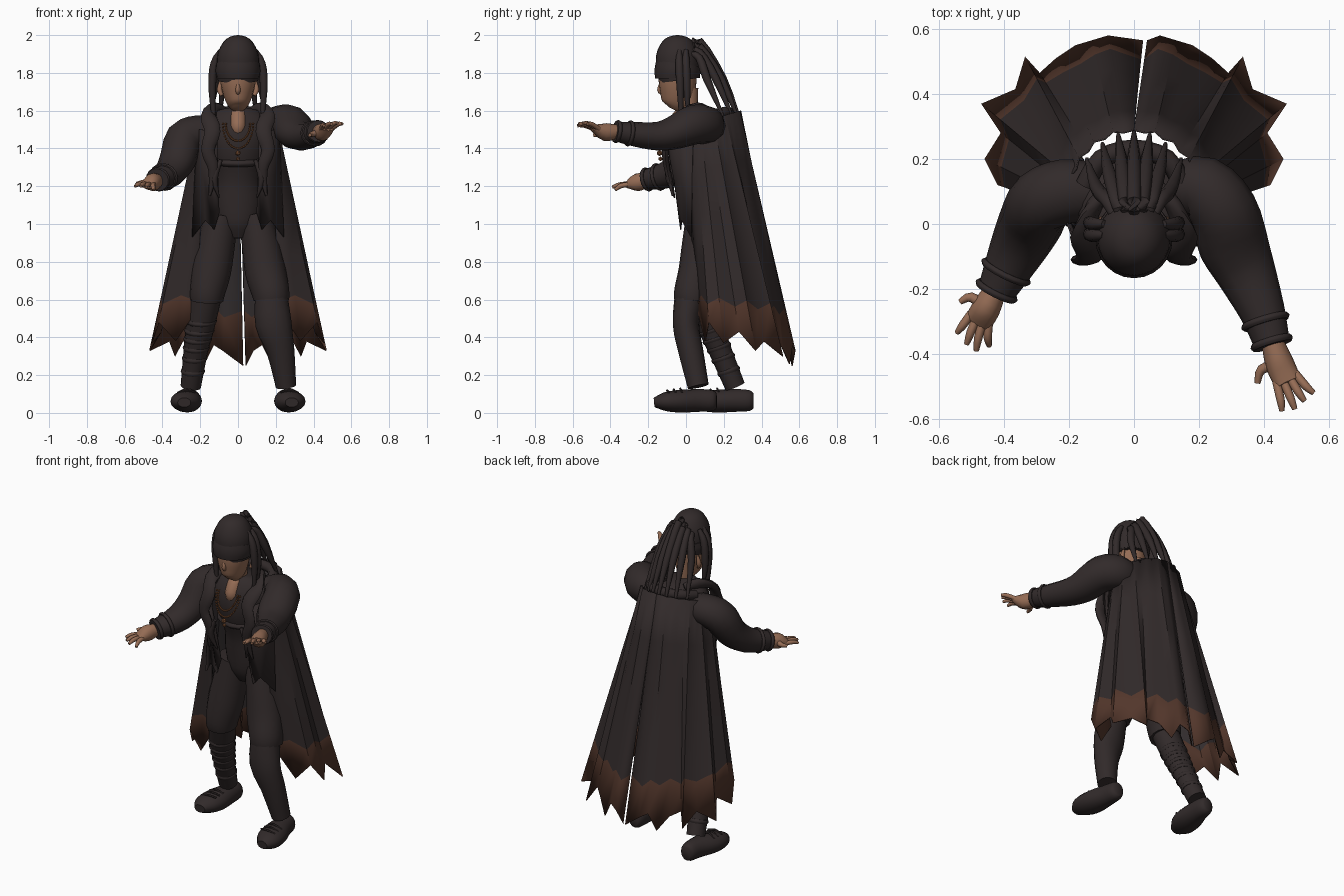
import bpy, bmesh, math
from mathutils import Vector

cube = bpy.data.objects.get("Cube")
if cube:
    bpy.data.objects.remove(cube, do_unlink=True)


def material(name, rgb):
    m = bpy.data.materials.new(name)
    m.use_nodes = True
    m.diffuse_color = (*rgb, 1)
    bsdf = m.node_tree.nodes["Principled BSDF"]
    bsdf.inputs["Base Color"].default_value = (*rgb, 1)
    bsdf.inputs["Roughness"].default_value = .9
    return m


cloth = material("dark cloth", (.031, .023, .023))
lining = material("coat lining", (.038, .031, .032))
brown = material("brown hem", (.085, .037, .024))
skin = material("skin", (.30, .15, .09))
bronze = material("bronze beads", (.19, .075, .03))


def make_object(name, verts, faces, mats, angle=50):
    me = bpy.data.meshes.new(name)
    me.from_pydata(verts, [], faces)
    for m in mats:
        me.materials.append(m)
    me.shade_smooth()
    me.set_sharp_from_angle(angle=math.radians(angle))
    ob = bpy.data.objects.new(name, me)
    bpy.context.scene.collection.objects.link(ob)
    return ob


def spline(rows, steps):
    """Catmull-Rom interpolation through rows of any width."""
    rows = [Vector(r) for r in rows]
    out = []
    for i in range(len(rows) - 1):
        p, q = rows[i], rows[i + 1]
        before, after = rows[max(i - 1, 0)], rows[min(i + 2, len(rows) - 1)]
        m, n = (q - before) / 2, (after - p) / 2
        for k in range(steps):
            t = k / steps
            out.append(p * (2*t**3 - 3*t*t + 1) + m * (t**3 - 2*t*t + t)
                       + q * (3*t*t - 2*t**3) + n * (t**3 - t*t))
    return out + [rows[-1]]


def loft(name, rings, mat, ref="Y", sides=16, steps=3):
    """Skin elliptical rings (x, y, z, width radius, depth radius)."""
    up = Vector((0, 1, 0)) if ref == "Y" else Vector((0, 0, 1))
    rows = spline(rings, steps)
    centres = [Vector(r[:3]) for r in rows]
    verts, faces = [], []
    for i, r in enumerate(rows):
        t = (centres[min(i + 1, len(rows) - 1)] - centres[max(i - 1, 0)]).normalized()
        a = up.cross(t).normalized()
        b = t.cross(a)
        for k in range(sides):
            w = math.tau * k / sides
            verts.append(centres[i] + a * max(r[3], .002) * math.cos(w)
                         + b * max(r[4], .002) * math.sin(w))
    for i in range(len(rows) - 1):
        for k in range(sides):
            n = (k + 1) % sides
            faces.append((i*sides + k, i*sides + n, (i+1)*sides + n, (i+1)*sides + k))
    last = (len(rows) - 1) * sides
    faces.append(tuple(reversed(range(sides))))
    faces.append(tuple(range(last, last + sides)))
    return make_object(name, verts, faces, [mat])


def strand(name, pts, radii, mat, ref="Y", sides=8):
    return loft(name, [(*p, r, r) for p, r in zip(pts, radii)], mat, ref, sides)


def band(name, p, q, rx, ry, mat, ref="Y"):
    """Short rounded cuff or strap between two points."""
    mid = [(a + b) / 2 for a, b in zip(p, q)]
    loft(name, [(*p, rx * .92, ry * .92), (*mid, rx, ry), (*q, rx * .92, ry * .92)], mat, ref)


def flip(s, pts):
    return [(s * p[0], *p[1:]) for p in pts]


# Torso, neck, head
loft("torso", [(0, .10, .925, .06, .06), (0, .10, 1.0, .11, .10), (0, .09, 1.12, .13, .11),
               (0, .08, 1.25, .125, .12), (0, .06, 1.4, .16, .15), (0, .07, 1.5, .19, .15),
               (0, .10, 1.57, .14, .12), (0, .11, 1.6, .06, .06)], cloth, sides=24)
loft("neck", [(0, -.02, 1.47, .04, .06), (0, -.02, 1.51, .052, .08), (0, -.01, 1.56, .05, .065),
              (0, .01, 1.6, .046, .052), (0, .01, 1.72, .05, .055)], skin)
loft("head", [(0, -.065, 1.605, .025, .03), (0, -.055, 1.63, .055, .072),
              (0, -.045, 1.69, .08, .092), (0, -.045, 1.77, .095, .1),
              (0, -.045, 1.86, .09, .09)], skin, sides=20)
strand("nose", [(0, -.13, 1.755), (0, -.14, 1.71), (0, -.125, 1.69)], [.007, .013, .01], skin)
loft("head_cloth", [(0, -.035, 1.76, .107, .105), (0, -.043, 1.83, .112, .115),
                    (0, -.045, 1.9, .108, .112), (0, -.045, 1.96, .08, .085),
                    (0, -.045, 1.99, .045, .05), (0, -.045, 2.0, .005, .005)], cloth, sides=24)
loft("headband", [(0, -.045, 1.772, .112, .118), (0, -.045, 1.81, .119, .122),
                  (0, -.04, 1.85, .115, .118)], cloth, sides=24)

# Braids: a fan down the back and pairs beside the face
for i in range(7):
    u = (i - 3) / 3
    y = .285 - .085 * u * u
    strand("back_braid", [(.06 * u, .02, 1.93 - .03 * abs(u)), (.08 * u, .07, 1.97 - .09 * abs(u)),
                          (.115 * u, y - .09, 1.77), (.145 * u, y, 1.56)],
           [.014, .021, .021, .006], cloth)
for s in (-1, 1):
    for y, foot in ((-.035, 1.5), (.0, 1.57)):
        strand("side_braid", flip(s, [(.09, y, 1.92), (.125, y, 1.85),
                                      (.137, y + .005, 1.72), (.125, y + .01, foot)]),
               [.012, .021, .02, .005], cloth)
    strand("ear", flip(s, [(.085, .0, 1.68), (.098, .01, 1.71), (.09, .015, 1.76)]),
           [.008, .014, .008], skin)

# Chest strap, necklace beads and pendant
band("chest_strap", (0, .066, 1.325), (0, .06, 1.36), .158, .152, cloth)
beads = bmesh.new()
spots = []
for drop, half in ((.09, .065), (.13, .08)):
    for i in range(25):
        w = math.pi * i / 24
        spots.append((half * math.cos(w), -.095 - .045 * math.sin(w),
                      1.53 - drop * math.sin(w), .0075))
spots += [(0, -.14, 1.375, .016), (0, -.135, 1.345, .012)]
for x, y, z, r in spots:
    made = bmesh.ops.create_icosphere(beads, subdivisions=1, radius=r)
    bmesh.ops.translate(beads, verts=made["verts"], vec=(x, y, z))
bead_mesh = bpy.data.meshes.new("necklace")
beads.to_mesh(bead_mesh)
beads.free()
bead_mesh.materials.append(bronze)
bpy.context.scene.collection.objects.link(bpy.data.objects.new("necklace", bead_mesh))


# Sheets of cloth made from rows of points
def sheet(name, rows, s, mats, hem_row=None, back=0):
    n = len(rows[0])
    verts = [(s * x, y, z) for row in rows for x, y, z in row]
    faces = []
    for i in range(len(rows) - 1):
        for j in range(n - 1):
            f = (i*n + j, i*n + j + 1, (i+1)*n + j + 1, (i+1)*n + j)
            faces.append(f if s > 0 else f[::-1])
    ob = make_object(name, verts, faces, mats, 35)
    if hem_row is not None:
        for p in ob.data.polygons:
            p.material_index = int(p.index // (n - 1) >= hem_row)
    solid = ob.modifiers.new("thickness", "SOLIDIFY")
    solid.thickness = .006
    solid.material_offset = back


# Long coat tail in two halves with a slanting back slit and a ragged hem
hem = [(.04, .565, .25), (.08, .58, .33), (.13, .565, .36), (.18, .55, .26), (.24, .51, .35),
       (.29, .465, .38), (.335, .515, .3), (.365, .415, .38), (.47, .37, .33), (.41, .28, .43),
       (.46, .2, .37), (.42, .12, .48), (.33, .1, .38), (.22, .06, .54)]
for s in (-1, 1):
    rows = [[] for _ in range(6)]
    for j, end in enumerate(hem):
        u = j / (len(hem) - 1)
        w = math.radians(118) * u
        pleat = 1 + .025 * (-1) ** j * (j > 0)
        top = Vector((.205 * pleat * math.sin(w), .08 + .212 * pleat * math.cos(w),
                      1.6 - .12 * u * u))
        end = Vector(end)
        if j == 0:
            end.x *= s if s > 0 else -.7
        edge = .52 + .09 * u + .02 * (-1) ** j
        cut = (top.z - edge) / (top.z - end.z)
        for i in range(6):
            rows[i].append(top.lerp(end, cut * i / 4 if i < 5 else 1))
    sheet("coat_tail", rows, s, [cloth, brown, lining, brown], 4, 2)
    # Coat front with torn lower edge
    top = [(.11, -.105, 1.46), (.15, -.09, 1.49), (.19, -.03, 1.5), (.215, .04, 1.5)]
    low = [(.10, -.02, 1.06), (.125, -.025, .97), (.17, -.02, 1.02), (.24, .03, .93)]
    mid = [Vector(a).lerp(Vector(b), .5) for a, b in zip(top, low)]
    sheet("coat_front", [top, mid, low], s, [cloth])
    # Wavy lapel hanging from the collar
    loft("lapel", flip(s, [(.07, .12, 1.6, .02, .02), (.12, .06, 1.61, .035, .025),
                           (.155, -.04, 1.57, .042, .02), (.135, -.1, 1.49, .042, .018),
                           (.16, -.11, 1.39, .035, .018), (.13, -.1, 1.29, .028, .016),
                           (.15, -.07, 1.15, .006, .006)]), cloth, sides=10)
    strand("lapel_tail", flip(s, [(.09, -.1, 1.34), (.125, -.09, 1.24), (.1, -.06, 1.14)]),
           [.01, .018, .004], cloth)
strand("back_collar", [(-.15, .12, 1.57), (-.1, .2, 1.59), (0, .23, 1.59), (.1, .2, 1.59),
                       (.15, .12, 1.57)], [.03] * 5, cloth, "Z")

# Arms: puffed shoulder, sleeve and cuffs
left_arm = [(.13, .11, 1.51, .08, .08), (.21, .11, 1.525, .1, .1), (.275, .04, 1.525, .105, .105),
            (.305, -.06, 1.485, .108, .09), (.345, -.15, 1.465, .092, .076),
            (.395, -.27, 1.475, .07, .065), (.425, -.37, 1.49, .055, .052)]
right_arm = [(-.13, .1, 1.48, .09, .09), (-.21, .1, 1.485, .1, .09), (-.285, .07, 1.45, .1, .1),
             (-.315, .01, 1.35, .1, .09), (-.345, -.05, 1.29, .092, .08),
             (-.38, -.12, 1.255, .078, .07), (-.425, -.21, 1.235, .058, .055)]


def hand(side, wrist, palm, knuckle, tips, thumb):
    loft(side + "_hand", [(*wrist, .034, .036), (*palm, .044, .047), (*knuckle, .042, .018)],
         skin, "Z", 12)
    wrist, palm, knuckle = Vector(wrist), Vector(palm), Vector(knuckle)
    across = Vector((0, 0, 1)).cross(knuckle - palm).normalized()
    for i, tip in enumerate(tips):
        root = knuckle + across * .021 * (i - 1.5)
        joint = root.lerp(Vector(tip), .5) + Vector((0, 0, .008))
        strand(side + "_finger", [root - (knuckle - palm) * .3, joint, tip],
               [.013, .013, .008], skin, "Z")
    thumb = Vector(thumb)
    bend = palm.lerp(thumb, .7) + (wrist - palm) * .35
    strand(side + "_thumb", [palm, bend, thumb], [.018, .015, .009], skin, "Z")


hand("left", (.425, -.36, 1.49), (.448, -.43, 1.487), (.475, -.49, 1.51),
     [(.455, -.575, 1.52), (.495, -.57, 1.53), (.525, -.545, 1.535), (.553, -.52, 1.53)],
     (.38, -.49, 1.47))
hand("right", (-.425, -.2, 1.23), (-.455, -.26, 1.22), (-.482, -.305, 1.205),
     [(-.545, -.335, 1.2), (-.515, -.37, 1.2), (-.485, -.39, 1.195), (-.445, -.375, 1.18)],
     (-.535, -.24, 1.215))
for side, arm in (("left", left_arm), ("right", right_arm)):
    loft(side + "_sleeve", arm, cloth, "Z", 12)
    a, b = Vector(arm[-2]), Vector(arm[-1])
    for t in (.3, .95):
        p, q = a.lerp(b, t - .1), a.lerp(b, t + .1)
        band(side + "_cuff", p[:3], q[:3], p[3] + .01, p[4] + .008, cloth, "Z")

# Legs: full trousers, boot shafts with wraps, shoes
thighs = {"left": [(.09, .1, 1.04, .09, .1), (.12, .08, .9, .1, .1), (.145, .06, .75, .108, .1),
                   (.172, .035, .64, .1, .098), (.176, .03, .595, .094, .092)],
          "right": [(-.09, .1, 1.04, .09, .1), (-.115, .09, .9, .1, .1), (-.142, .08, .75, .105, .1),
                    (-.162, .075, .64, .094, .096), (-.166, .08, .595, .088, .09)]}
shins = {"left": [(.176, .02, .62, .086, .08), (.188, 0, .47, .096, .07),
                  (.225, .025, .33, .074, .066), (.254, .065, .14, .054, .056)],
         "right": [(-.166, .08, .62, .08, .078), (-.2, .13, .46, .076, .07),
                   (-.225, .185, .32, .064, .06), (-.25, .26, .14, .054, .054)]}
for side, s, shift in (("left", 1, 0), ("right", -1, .195)):
    loft(side + "_trouser", thighs[side], cloth)
    loft(side + "_shin", shins[side], cloth)
    # Wraps cover the trailing shin
    if s < 0:
        for r in spline(shins[side], 6)[5:-2:2]:
            d = Vector((0, .004, -.012))
            p = Vector(r[:3])
            band(side + "_wrap", p - d, p + d, r[3] + .006, r[4] + .006, cloth)
    shoe = [(.25, .162, .065, .03, .04), (.25, .14, .065, .048, .055), (.255, .07, .066, .06, .06),
            (.27, -.03, .062, .08, .06), (.285, -.11, .06, .072, .05), (.285, -.168, .055, .035, .025)]
    loft(side + "_shoe", [(s * x, y + shift, *r) for x, y, *r in shoe], cloth, "Z")
    for k in range(3):
        y = shift - .02 - .035 * k
        strand(side + "_lace", flip(s, [(.225, y, .11), (.27, y - .01, .128 - .005 * k),
                                        (.32, y, .105)]), [.006] * 3, cloth, "Z", 6)
